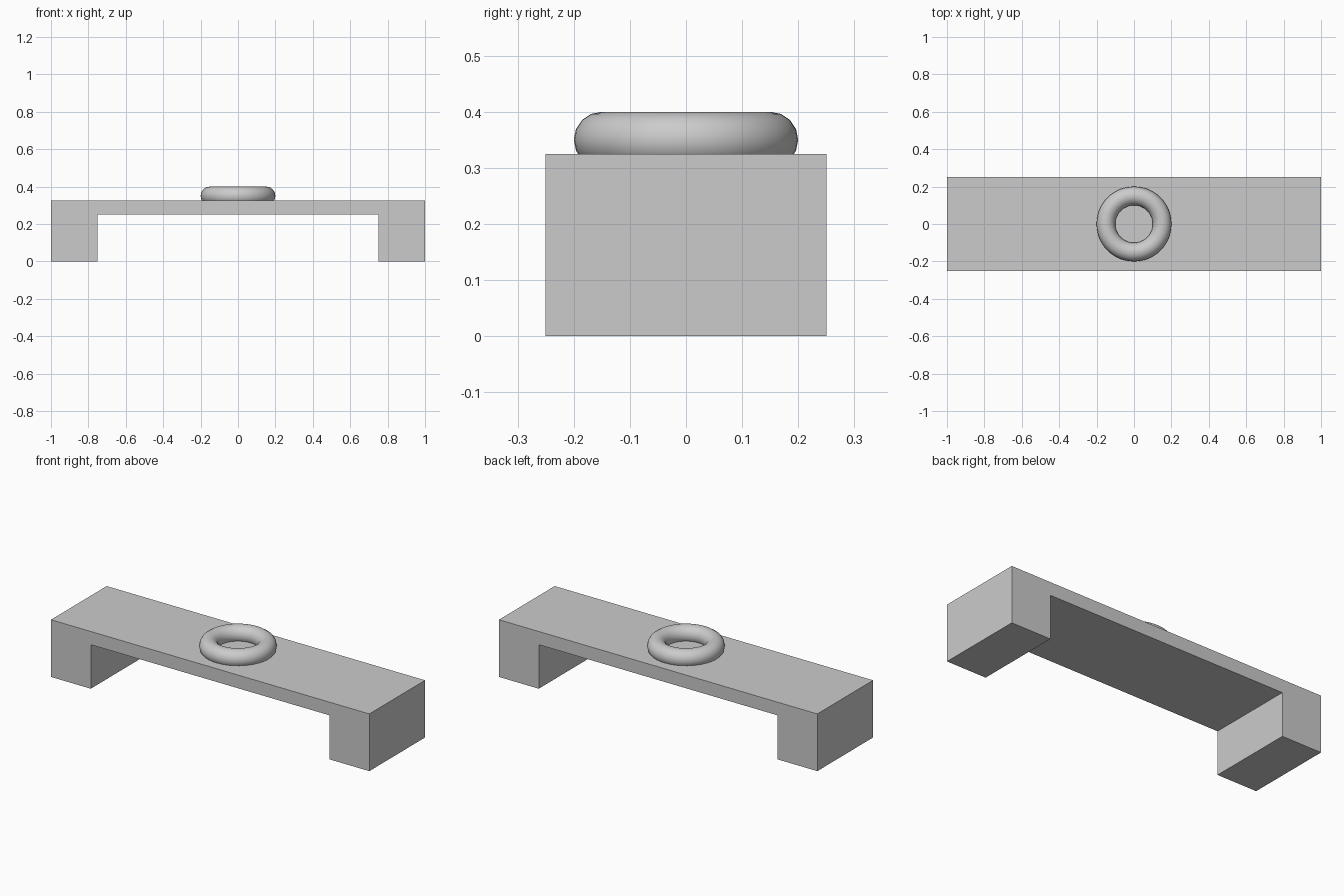
import bpy
import bmesh

cube = bpy.data.objects.get("Cube")
if cube:
    bpy.data.objects.remove(cube, do_unlink=True)

# Single plain grey for every part
GREY = (0.6, 0.6, 0.6, 1.0)
grey = bpy.data.materials.new("plain_grey")
grey.use_nodes = True
grey.diffuse_color = GREY
grey.node_tree.nodes["Principled BSDF"].inputs["Base Color"].default_value = GREY

LENGTH, DEPTH, HEIGHT = 2.0, 0.5, 0.325
LEG, CLEARANCE = 0.25, 0.25


def extruded_profile(name, points, depth):
    """Extrude an x-z outline along y, centred on y = 0."""
    bm = bmesh.new()
    face = bm.faces.new([bm.verts.new((x, -depth / 2, z)) for x, z in points])
    result = bmesh.ops.extrude_face_region(bm, geom=[face])
    moved = [v for v in result["geom"] if isinstance(v, bmesh.types.BMVert)]
    bmesh.ops.translate(bm, verts=moved, vec=(0, depth, 0))
    bmesh.ops.recalc_face_normals(bm, faces=bm.faces)
    mesh = bpy.data.meshes.new(name)
    bm.to_mesh(mesh)
    bm.free()
    obj = bpy.data.objects.new(name, mesh)
    bpy.context.collection.objects.link(obj)
    mesh.materials.append(grey)
    return obj


# Bench body: slab and two block legs in one mirrored outline
half = LENGTH / 2
right = [(half, HEIGHT), (half, 0), (half - LEG, 0), (half - LEG, CLEARANCE)]
left = [(-x, z) for x, z in reversed(right)]
extruded_profile("bench_body", right + left, DEPTH)

# Ring resting in the middle of the top, slightly sunk in
bpy.ops.mesh.primitive_torus_add(
    major_radius=0.15, minor_radius=0.05,
    major_segments=48, minor_segments=16, location=(0, 0, 0.35))
ring = bpy.context.object
ring.name = "ring"
ring.data.materials.append(grey)
bpy.ops.object.shade_smooth()
